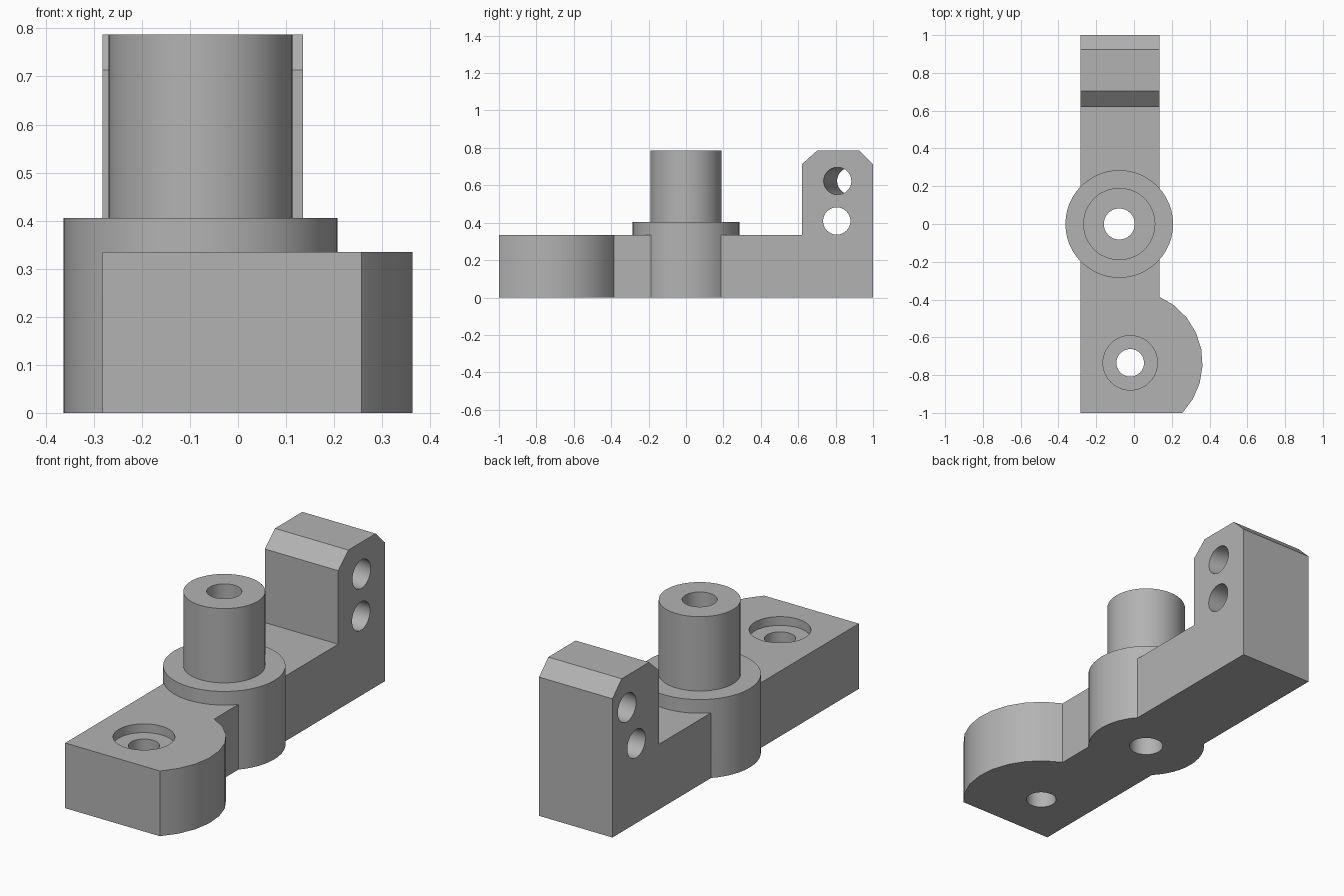
import bpy, bmesh
from math import radians, cos, sin
from mathutils import Matrix, Vector

default = bpy.data.objects.get("Cube")
if default:
    bpy.data.objects.remove(default, do_unlink=True)

steel = bpy.data.materials.new("plain grey")
steel.use_nodes = True
GREY = (0.45, 0.45, 0.45, 1)
steel.diffuse_color = GREY
steel.node_tree.nodes["Principled BSDF"].inputs["Base Color"].default_value = GREY

LEFT, RIGHT = -0.282, 0.135      # bar sides
DECK, TOP = 0.335, 0.787         # bar height, overall height
BOSS_X = -0.078
PIN_X, PIN_Y, LOBE_R = -0.02, -0.735, 0.383


def finish(name, bm):
    bmesh.ops.recalc_face_normals(bm, faces=bm.faces)
    mesh = bpy.data.meshes.new(name)
    bm.to_mesh(mesh)
    bm.free()
    mesh.materials.append(steel)
    obj = bpy.data.objects.new(name, mesh)
    bpy.context.collection.objects.link(obj)
    return obj


def prism(name, points, direction):
    bm = bmesh.new()
    face = bm.faces.new([bm.verts.new(p) for p in points])
    out = bmesh.ops.extrude_face_region(bm, geom=[face])
    moved = [v for v in out["geom"] if isinstance(v, bmesh.types.BMVert)]
    bmesh.ops.translate(bm, verts=moved, vec=direction)
    return finish(name, bm)


def rod(name, start, end, radius, sides=48):
    start, end = Vector(start), Vector(end)
    axis = end - start
    turn = Vector((0, 0, 1)).rotation_difference(axis).to_matrix().to_4x4()
    bm = bmesh.new()
    bmesh.ops.create_cone(bm, cap_ends=True, segments=sides, radius1=radius,
                          radius2=radius, depth=axis.length,
                          matrix=Matrix.Translation((start + end) / 2) @ turn)
    return finish(name, bm)


# Rear arm with its chamfered upright, as a side profile
side = [(0, 0), (1, 0), (1, 0.713), (0.925, TOP), (0.703, TOP),
        (0.62, 0.713), (0.62, DECK), (0, DECK)]
body = prism("bracket_body", [(LEFT, y, z) for y, z in side],
             (RIGHT - LEFT, 0, 0))

# Front foot with a rounded lobe on one side, as a plan outline
arc = [radians(-43.8 + 109.6 * i / 8) for i in range(9)]
plan = [(LEFT, 0), (LEFT, -1)]
plan += [(PIN_X + LOBE_R * cos(a), PIN_Y + LOBE_R * sin(a)) for a in arc]
plan[2] = (plan[2][0], -1)
plan[-1] = (RIGHT, plan[-1][1])
plan.append((RIGHT, 0))
foot = prism("front_foot", [(x, y, 0) for x, y in plan], (0, 0, DECK))

# Collar and boss
collar = rod("collar", (BOSS_X, 0, 0), (BOSS_X, 0, 0.405), 0.285)
boss = rod("boss", (BOSS_X, 0, 0.2), (BOSS_X, 0, TOP), 0.191)

# Cutters: bore, counterbored foot hole, straight and slanted cross holes
mid_x = (LEFT + RIGHT) / 2
skew = Vector((-0.417, 0.072, 0))
entry = Vector((RIGHT, 0.81, 0.623))
cutters = [
    rod("bore_cutter", (BOSS_X, 0, -0.1), (BOSS_X, 0, 1), 0.082),
    rod("foot_hole_cutter", (PIN_X, PIN_Y, -0.1), (PIN_X, PIN_Y, 0.5), 0.073),
    rod("counterbore_cutter", (PIN_X, PIN_Y, DECK - 0.045), (PIN_X, PIN_Y, 0.5), 0.144),
    rod("cross_hole_cutter", (-0.5, 0.806, 0.409), (0.4, 0.806, 0.409), 0.073),
    rod("slanted_hole_cutter", entry - skew * 0.5, entry + skew * 1.5, 0.073),
]

# Join the parts, then cut the holes
bpy.context.view_layer.objects.active = body
steps = [(o, 'UNION') for o in (foot, collar, boss)]
steps += [(o, 'DIFFERENCE') for o in cutters]
for tool, kind in steps:
    mod = body.modifiers.new(tool.name, 'BOOLEAN')
    mod.operation = kind
    mod.solver = 'EXACT'
    mod.object = tool
    bpy.ops.object.modifier_apply(modifier=mod.name)
    bpy.data.objects.remove(tool, do_unlink=True)

bpy.ops.object.select_all(action='DESELECT')
body.select_set(True)
bpy.ops.object.shade_smooth_by_angle(angle=radians(30))
